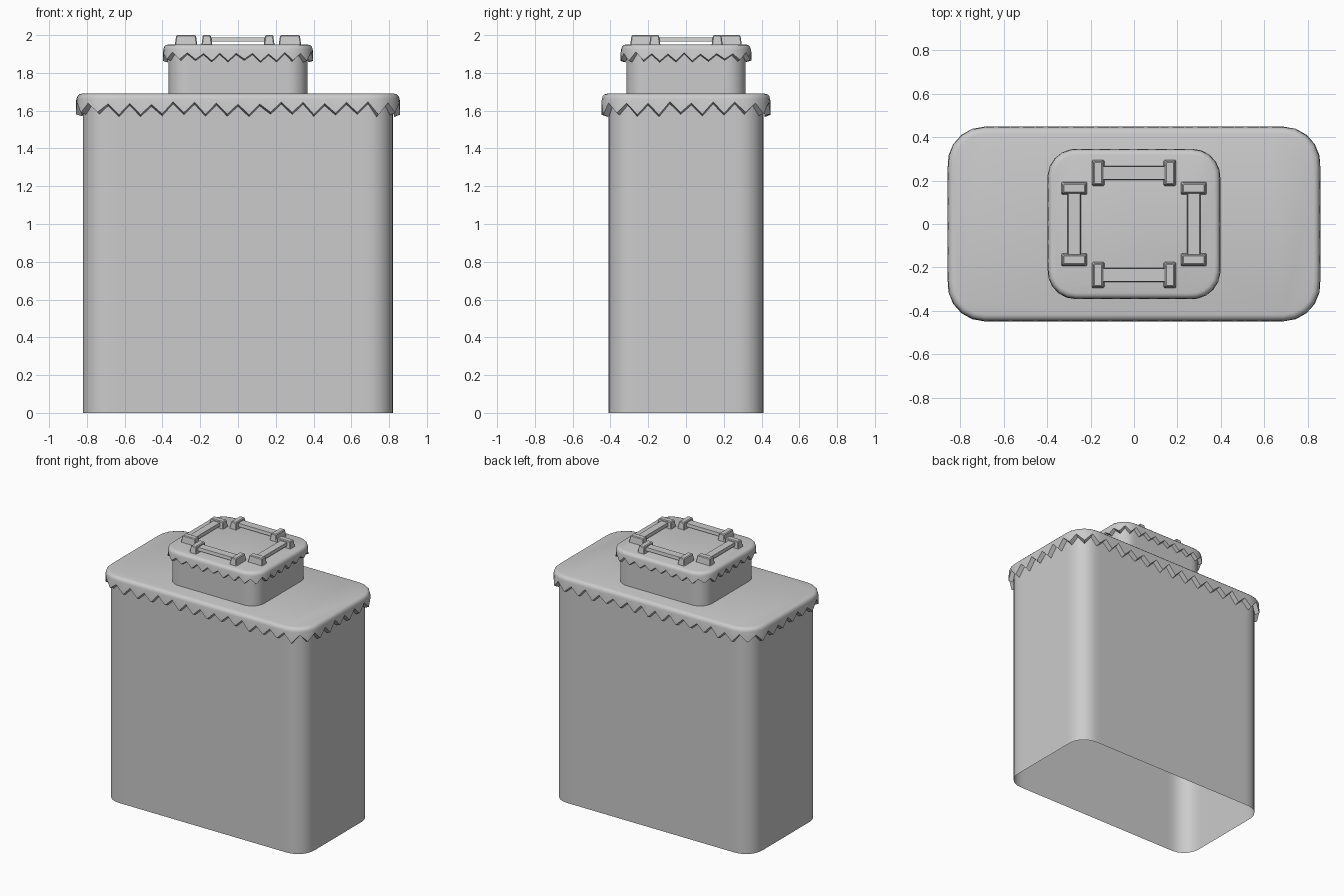
import bpy, bmesh, math, random

random.seed(4)
cube = bpy.data.objects.get("Cube")
if cube:
    bpy.data.objects.remove(cube)

grey = bpy.data.materials.new("plain grey")
grey.use_nodes = True
GREY = (0.6, 0.6, 0.6, 1)
grey.diffuse_color = GREY
grey.node_tree.nodes["Principled BSDF"].inputs["Base Color"].default_value = GREY


def finish(name, bm, angle=35):
    bmesh.ops.recalc_face_normals(bm, faces=bm.faces)
    mesh = bpy.data.meshes.new(name)
    bm.to_mesh(mesh)
    bm.free()
    mesh.materials.append(grey)
    obj = bpy.data.objects.new(name, mesh)
    bpy.context.collection.objects.link(obj)
    bpy.ops.object.select_all(action="DESELECT")
    obj.select_set(True)
    bpy.context.view_layer.objects.active = obj
    bpy.ops.object.shade_smooth_by_angle(angle=math.radians(angle))
    return obj


def rounded_point(hx, hy, r, t):
    """Point and outward normal at fraction t around a rounded rectangle."""
    sx, sy, arc = 2 * (hx - r), 2 * (hy - r), r * math.pi / 2
    d = (t % 1) * (2 * (sx + sy) + 4 * arc)
    corners = [(1, -1), (1, 1), (-1, 1), (-1, -1)]
    for k, (cx, cy) in enumerate(corners):
        a = (k - 1) * math.pi / 2
        side = sy if k % 2 else sx
        if d < side:
            # straight run leading up to this corner
            along = d - side
            return (cx * (hx - r) + math.cos(a) * r - math.sin(a) * along,
                    cy * (hy - r) + math.sin(a) * r + math.cos(a) * along,
                    math.cos(a), math.sin(a))
        d -= side
        if d < arc:
            a += d / r
            return (cx * (hx - r) + math.cos(a) * r,
                    cy * (hy - r) + math.sin(a) * r, math.cos(a), math.sin(a))
        d -= arc
    return rounded_point(hx, hy, r, 0)


def bridge(bm, a, b):
    n = len(a)
    for i in range(n):
        bm.faces.new((a[i], a[(i + 1) % n], b[(i + 1) % n], b[i]))


def tube(name, hx, hy, r, z0, z1, n=120):
    """Open wall following a rounded rectangle."""
    bm = bmesh.new()
    pts = [rounded_point(hx, hy, r, i / n) for i in range(n)]
    rings = [[bm.verts.new((p[0], p[1], z)) for p in pts] for z in (z0, z1)]
    bridge(bm, *rings)
    return finish(name, bm)


def jagged_lid(name, hx, hy, r, top, peak, valley, bevel, thick, teeth):
    """Rounded lid whose skirt ends in an uneven zigzag."""
    n = teeth * 2
    pts = [rounded_point(hx, hy, r, i / n) for i in range(n)]
    depth = peak - valley
    edge = [(valley if i % 2 else peak) + random.uniform(-0.15, 0.15) * depth
            for i in range(n)]
    bm = bmesh.new()

    def ring(inset, heights):
        return [bm.verts.new((x - nx * inset, y - ny * inset, z))
                for (x, y, nx, ny), z in zip(pts, heights)]

    under = top - bevel
    rings = [ring(thick, [under] * n),
             ring(thick, [z - 0.2 * depth for z in edge]),
             ring(0, edge),
             ring(0.003, [under] * n)]
    for a in (30, 60, 90):
        c, s = math.cos(math.radians(a)), math.sin(math.radians(a))
        rings.append(ring(0.003 + bevel * (1 - c), [under + bevel * s] * n))
    for a, b in zip(rings, rings[1:]):
        bridge(bm, a, b)
    bm.faces.new(rings[-1])
    bm.faces.new(rings[0])
    return finish(name, bm)


def block(name, x, y, z0, z1, hx, hy, taper=0.0, bevel=0.0):
    """Box that narrows towards its top."""
    bm = bmesh.new()
    bmesh.ops.create_cube(bm, size=2)
    for v in bm.verts:
        t = taper if v.co.z > 0 else 0
        v.co = (x + v.co.x * (hx - t), y + v.co.y * (hy - t),
                z1 if v.co.z > 0 else z0)
    if bevel:
        edges = [e for e in bm.edges if max(v.co.z for v in e.verts) > z0 + 0.01]
        bmesh.ops.bevel(bm, geom=edges, offset=bevel, segments=1, affect="EDGES")
    return finish(name, bm, 25)


# Main container, open underneath, and its lid
tube("container_wall", 0.82, 0.41, 0.13, 0, 1.665)
jagged_lid("container_lid", 0.858, 0.448, 0.17, 1.69, 1.64, 1.585, 0.028, 0.032, 43)

# Small neck with its own lid
tube("neck_wall", 0.367, 0.315, 0.1, 1.685, 1.93)
jagged_lid("neck_lid", 0.398, 0.346, 0.13, 1.95, 1.905, 1.868, 0.025, 0.026, 32)

# Four handles on the neck lid: a bar between two tapered blocks
for side, label in ((1, "back"), (-1, "front")):
    y = side * 0.235
    block(label + "_handle_bar", 0, y, 1.965, 1.988, 0.15, 0.033, 0.004)
    for s, end in ((1, "left"), (-1, "right")):
        block(f"{label}_handle_{end}_block", s * 0.165, y, 1.945, 2.0,
              0.029, 0.061, 0.008, 0.005)
for side, label in ((1, "left"), (-1, "right")):
    x = side * 0.275
    block(label + "_handle_bar", x, 0, 1.965, 1.988, 0.031, 0.15, 0.004)
    for s, end in ((1, "back"), (-1, "front")):
        block(f"{label}_handle_{end}_block", x, s * 0.165, 1.945, 2.0,
              0.06, 0.03, 0.008, 0.005)
